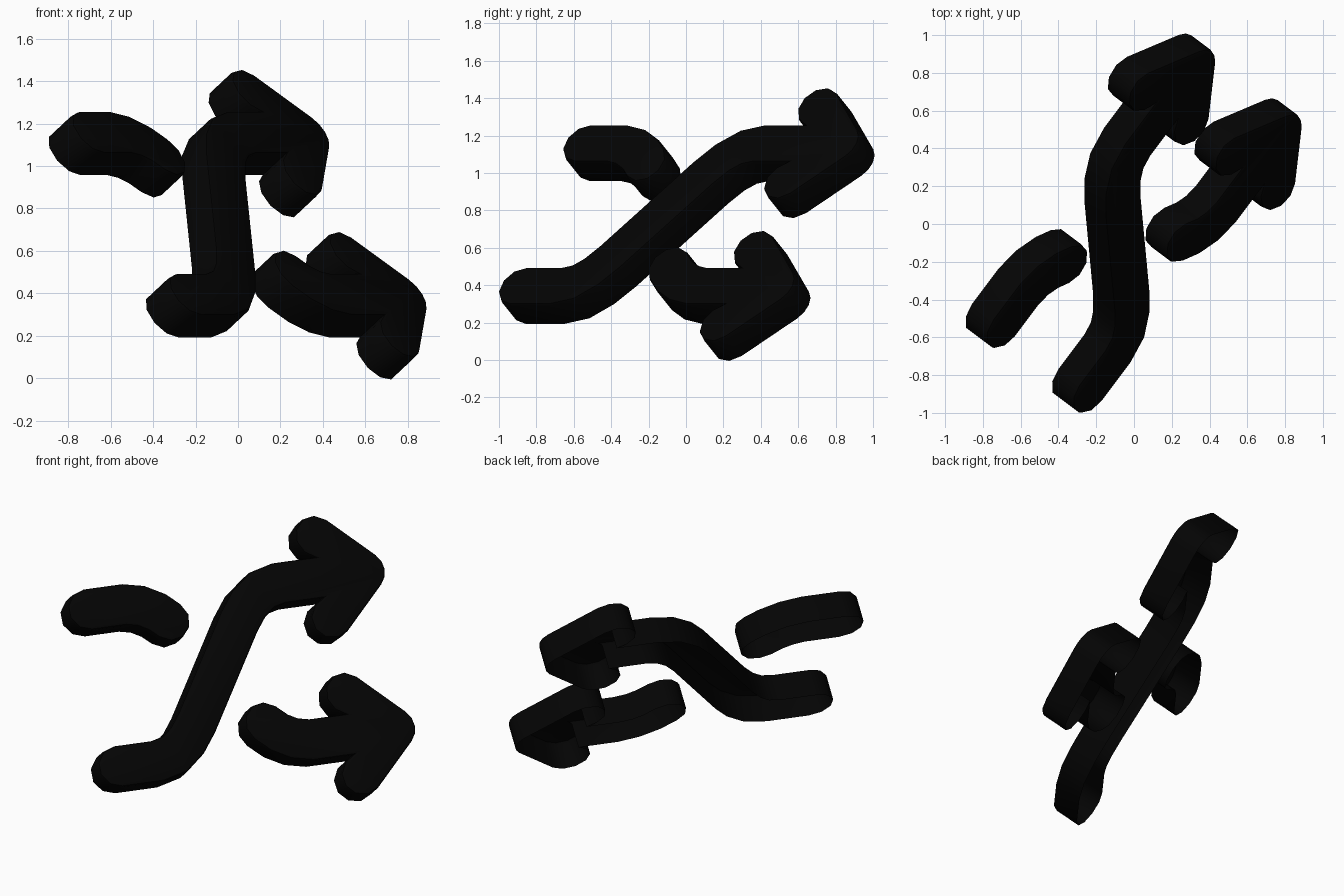
import bpy, bmesh, math
from mathutils import Vector, Matrix

if "Cube" in bpy.data.objects:
    bpy.data.objects.remove(bpy.data.objects["Cube"])

R = 0.124       # half width of every stroke
DEPTH = 0.178   # thickness of the shell
BEVEL = 0.018
MID_Z = 0.7275

# The symbol lies in a leaning plane: U runs along it, V climbs it, N faces out
U = Vector((0.6, 0.8, 0.0))
V = Vector((-0.48, 0.36, 0.8))
N = U.cross(V)
PLANE = Matrix((U, V, N)).transposed()

black = bpy.data.materials.new("black")
black.diffuse_color = (0.0012, 0.0012, 0.0012, 1)
black.use_nodes = True
black.node_tree.nodes["Principled BSDF"].inputs["Base Color"].default_value = black.diffuse_color


def arc(c, a0, a1, steps):
    """Points on a circle of the stroke radius, angles in degrees."""
    return [Vector((c[0] + R * math.cos(math.radians(a0 + (a1 - a0) * i / steps)),
                    c[1] + R * math.sin(math.radians(a0 + (a1 - a0) * i / steps))))
            for i in range(steps + 1)]


def sides(path):
    """Left and right offsets of a path, mitred at the bends."""
    pts = [Vector(p) for p in path]
    left, right = [], []
    for i, p in enumerate(pts):
        d1 = (p - pts[max(i - 1, 0)]).normalized()
        d2 = (pts[min(i + 1, len(pts) - 1)] - p).normalized()
        d = (d1 + d2).normalized()
        n = Vector((-d.y, d.x))
        k = R / max(d.dot(d2 if d2.length else d1), 0.5)
        left.append(p + n * k)
        right.append(p - n * k)
    return left, right


def heading(a, b):
    return math.degrees(math.atan2(b[1] - a[1], b[0] - a[0]))


def arrow_head(v):
    """Outline of the head: upper wing, blunt tip, lower wing."""
    up, tip, low = (0.600, v + 0.249), (0.857, v), (0.600, v - 0.249)
    a = heading(up, tip) + 90
    return arc(up, a + 180, a, 5) + arc(tip, a, -a, 4) + arc(low, -a, -a - 180, 5)


def stroke(name, path, head=False):
    left, right = sides(path)
    h0 = heading(path[0], path[1])
    h1 = heading(path[-2], path[-1])
    end = arrow_head(path[-1][1]) if head else arc(path[-1], h1 + 90, h1 - 90, 5)[1:-1]
    start = arc(path[0], h0 - 90, h0 - 270, 5)[1:-1]
    outline = left + end + right[::-1] + start

    bm = bmesh.new()
    face = bm.faces.new([bm.verts.new((p.x, p.y, -DEPTH / 2)) for p in outline])
    ext = bmesh.ops.extrude_face_region(bm, geom=[face], use_keep_orig=True)
    bmesh.ops.translate(bm, vec=(0, 0, DEPTH),
                        verts=[e for e in ext["geom"] if isinstance(e, bmesh.types.BMVert)])
    bmesh.ops.recalc_face_normals(bm, faces=bm.faces)
    # soften the front rim, then leave the back open
    rim = [e for e in bm.edges if all(w.co.z > 0 for w in e.verts)]
    bmesh.ops.bevel(bm, geom=rim, offset=BEVEL, segments=2, profile=0.5, affect='EDGES')
    back = [f for f in bm.faces if all(w.co.z < -DEPTH / 2 + 1e-4 for w in f.verts)]
    bmesh.ops.delete(bm, geom=back, context='FACES_ONLY')
    bmesh.ops.transform(bm, matrix=Matrix.Translation((0, 0, MID_Z)) @ PLANE.to_4x4(), verts=bm.verts)
    me = bpy.data.meshes.new(name)
    bm.to_mesh(me)
    bm.free()
    me.materials.append(black)
    ob = bpy.data.objects.new(name, me)
    bpy.context.collection.objects.link(ob)
    bpy.ops.object.select_all(action='DESELECT')
    ob.select_set(True)
    bpy.context.view_layer.objects.active = ob
    bpy.ops.object.shade_smooth_by_angle(angle=math.radians(40))


H = 0.477   # height of the straight runs above and below the middle

# Long rising arrow
stroke("rising_arrow", [(-0.855, -H), (-0.61, -H), (-0.50, -0.45), (-0.41, -0.38), (-0.33, -0.28),
                        (0.04, 0.28), (0.12, 0.38), (0.215, 0.45), (0.325, H), (0.57, H)], head=True)
# Broken falling arrow: short tail and headed end
stroke("falling_tail", [(-0.855, H), (-0.63, H), (-0.53, 0.455), (-0.44, 0.405), (-0.375, 0.345)])
stroke("falling_arrow", [(0.08, -0.338), (0.155, -0.408), (0.24, -0.455), (0.34, -H), (0.57, -H)],
       head=True)
